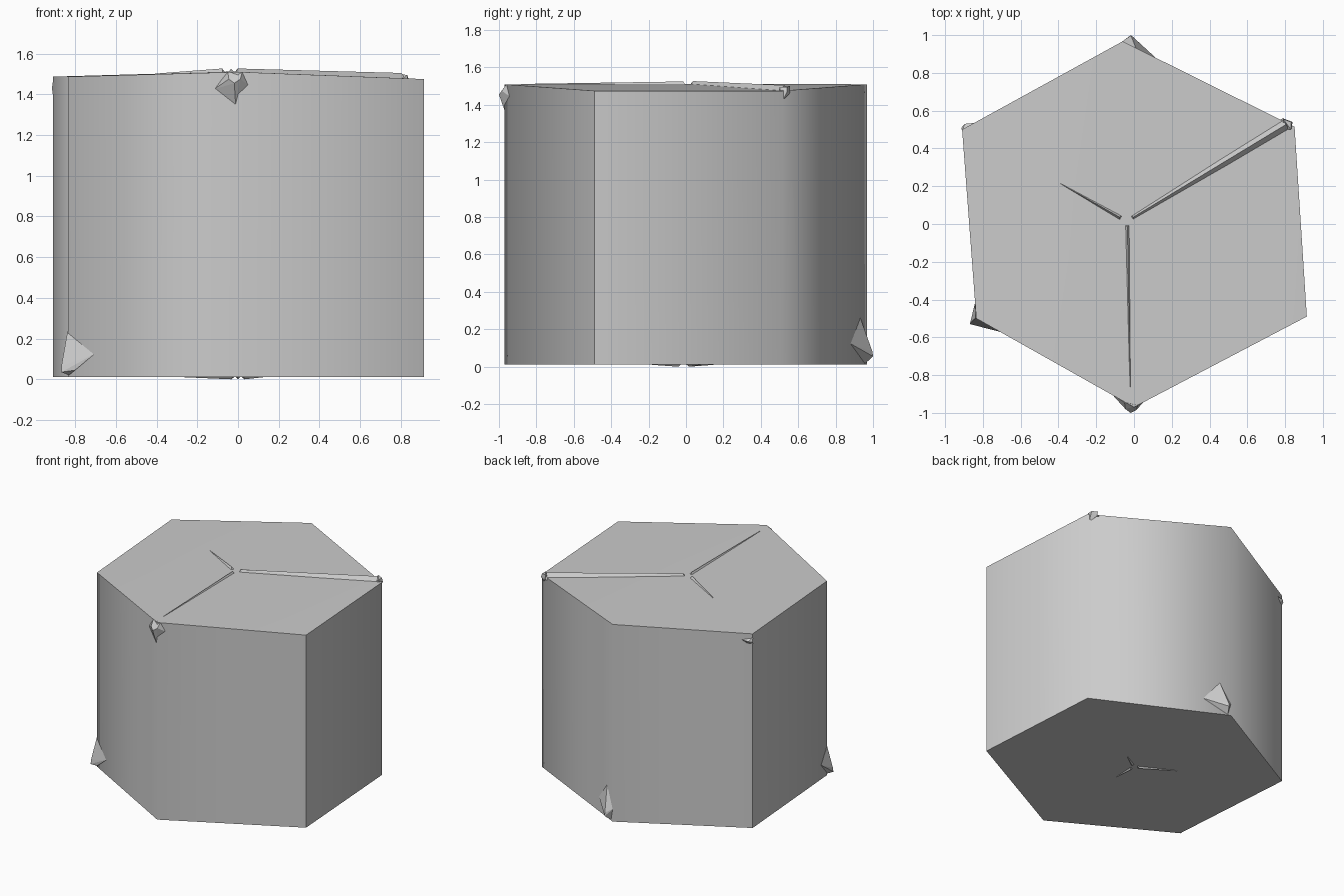
import bpy, bmesh
from mathutils import Vector


def new_object(name, bm):
    bmesh.ops.recalc_face_normals(bm, faces=bm.faces)
    mesh = bpy.data.meshes.new(name)
    bm.to_mesh(mesh)
    bm.free()
    ob = bpy.data.objects.new(name, mesh)
    bpy.context.collection.objects.link(ob)
    return ob


def hull(name, points):
    """Small faceted solid wrapped around a few points."""
    bm = bmesh.new()
    verts = [bm.verts.new(p) for p in points]
    res = bmesh.ops.convex_hull(bm, input=verts)
    loose = [g for g in res["geom_interior"] if isinstance(g, bmesh.types.BMVert)]
    if loose:
        bmesh.ops.delete(bm, geom=loose, context='VERTS')
    return new_object(name, bm)


def ridge(name, start, end, w0, w1, base0, crest0, base1, crest1):
    """Triangular ridge tapering along a face."""
    a, b = Vector(start), Vector(end)
    d = (b - a).normalized()
    n = Vector((-d.y, d.x))
    pts = []
    for p, w, base, crest, push in ((a, w0, base0, crest0, 0.015), (b, w1, base1, crest1, -0.008)):
        for s in (-1, 1):
            q = p + n * w * s / 2
            pts.append((q.x, q.y, base))
        q = p + d * push
        pts.append((q.x, q.y, crest))
    return hull(name, pts)


# Six sided body, top gently creased from front to back
corners = [(0, -0.97, 1.51), (0.915, -0.49, 1.475), (0.85, 0.515, 1.475),
           (-0.06, 0.967, 1.51), (-0.91, 0.50, 1.487), (-0.835, -0.50, 1.487)]
bm = bmesh.new()
low = [bm.verts.new((x, y, 0.012)) for x, y, z in corners]
top = [bm.verts.new(c) for c in corners]
centre = bm.verts.new((-0.03, 0.03, 1.512))
bm.faces.new(low[::-1])
for i in range(6):
    j = (i + 1) % 6
    bm.faces.new((low[i], low[j], top[j], top[i]))
    bm.faces.new((top[i], top[j], centre))
body = new_object("body", bm)
bpy.context.view_layer.objects.active = body
body.select_set(True)
bpy.ops.object.shade_smooth_by_angle(angle=1.05)

# Ridges on the top
ridge("top_ridge_right", (-0.015, 0.03), (0.81, 0.53), 0.03, 0.075, 1.50, 1.527, 1.465, 1.505)
ridge("top_ridge_left", (-0.065, 0.03), (-0.40, 0.22), 0.035, 0.004, 1.50, 1.527, 1.49, 1.503)
ridge("top_ridge_front", (-0.035, 0.0), (-0.02, -0.87), 0.035, 0.004, 1.50, 1.525, 1.50, 1.512)

# Ridges on the underside
for name, s, e in (("under_ridge_left", (-0.02, 0.01), (-0.27, 0.15)),
                   ("under_ridge_right", (0.02, 0.01), (0.13, 0.08)),
                   ("under_ridge_front", (0, -0.025), (0, -0.19))):
    ridge(name, s, e, 0.025, 0.004, 0.014, 0.0, 0.014, 0.010)

# Faceted nubs at the corners
hull("front_top_nub", [(-0.118, -0.90, 1.425), (-0.012, -0.963, 1.35), (0.05, -0.943, 1.445),
                       (-0.05, -0.945, 1.51), (0.02, -0.96, 1.51),
                       (-0.045, -0.98, 1.475), (0.012, -0.985, 1.475), (-0.018, -1.0, 1.455), (0, -0.9, 1.45)])
hull("left_low_nub", [(-0.838, -0.497, 0.235), (-0.705, -0.572, 0.125), (-0.842, -0.42, 0.12),
                      (-0.83, -0.505, 0.02), (-0.868, -0.53, 0.035), (-0.868, -0.525, 0.065),
                      (-0.80, -0.545, 0.045), (-0.78, -0.48, 0.1)])
hull("back_low_nub", [(0.01, 0.932, 0.262), (0.115, 0.88, 0.123), (-0.065, 0.964, 0.11),
                      (-0.04, 0.957, 0.016), (-0.016, 1.0, 0.055), (-0.016, 0.997, 0.08), (0, 0.88, 0.12)])
hull("left_top_nub", [(-0.914, 0.51, 1.43), (-0.895, 0.53, 1.435), (-0.84, 0.536, 1.44),
                      (-0.91, 0.495, 1.46), (-0.91, 0.49, 1.40), (-0.87, 0.515, 1.41), (-0.88, 0.49, 1.44)])
hull("right_top_nub", [(0.79, 0.555, 1.50), (0.832, 0.54, 1.495), (0.832, 0.50, 1.495),
                       (0.835, 0.515, 1.42), (0.80, 0.555, 1.46), (0.84, 0.54, 1.47), (0.79, 0.50, 1.46)])
